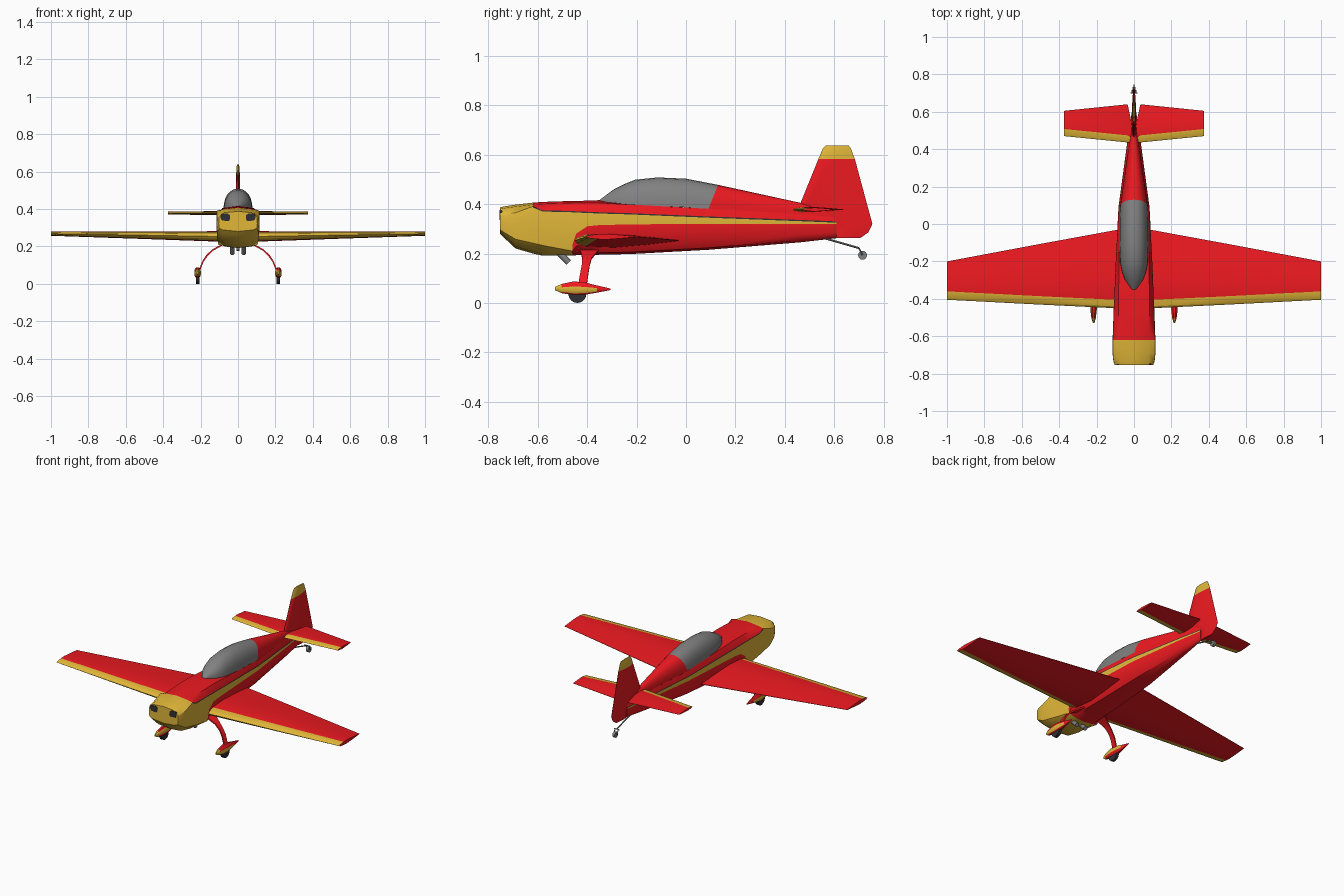
import bpy, bmesh, math
from mathutils import Vector

if "Cube" in bpy.data.objects:
    bpy.data.objects.remove(bpy.data.objects["Cube"])


def mat(name, rgb):
    m = bpy.data.materials.new(name)
    m.diffuse_color = (*rgb, 1)
    m.use_nodes = True
    m.node_tree.nodes["Principled BSDF"].inputs["Base Color"].default_value = m.diffuse_color
    return m


RED, YEL = mat("red", (0.85, 0.01, 0.015)), mat("yellow", (0.75, 0.47, 0.04))
BLK, GLASS = mat("black", (0.03, 0.03, 0.035)), mat("grey", (0.22, 0.22, 0.22))
MATS = [RED, YEL, BLK, GLASS]
R, Y, K, G = range(4)


def finish(ob, mirror=False, angle=35):
    bpy.ops.object.select_all(action='DESELECT')
    ob.select_set(True)
    bpy.context.view_layer.objects.active = ob
    bpy.ops.object.shade_smooth_by_angle(angle=math.radians(angle))
    if mirror:
        ob.modifiers.new("mirror", 'MIRROR')
    return ob


def loft(name, rings, paint, mirror=False, angle=35):
    """Skin closed rings; paint(i, j) gives the material of segment j after ring i."""
    bm = bmesh.new()
    vs = [[bm.verts.new(p) for p in r] for r in rings]
    n = len(rings[0])
    for i in range(len(vs) - 1):
        for j in range(n):
            k = (j + 1) % n
            f = bm.faces.new((vs[i][j], vs[i][k], vs[i + 1][k], vs[i + 1][j]))
            f.material_index = paint(i, j)
    for v, i in ((vs[0], 0), (vs[-1], len(vs) - 2)):
        bm.faces.new(v).material_index = paint(i, n // 2)
    bmesh.ops.recalc_face_normals(bm, faces=bm.faces)
    me = bpy.data.meshes.new(name)
    bm.to_mesh(me)
    bm.free()
    for m in MATS:
        me.materials.append(m)
    ob = bpy.data.objects.new(name, me)
    bpy.context.collection.objects.link(ob)
    return finish(ob, mirror, angle)


def rod(name, a, b, r, m, mirror=False, sides=12):
    a, b = Vector(a), Vector(b)
    bpy.ops.mesh.primitive_cylinder_add(vertices=sides, radius=r, depth=(b - a).length,
                                        location=(a + b) / 2,
                                        rotation=(b - a).to_track_quat('Z', 'Y').to_euler())
    bpy.ops.object.transform_apply(location=True, rotation=True, scale=True)
    ob = bpy.context.object
    ob.name = name
    ob.data.materials.append(m)
    return finish(ob, mirror)


def foil(le, te, half, nose):
    """Symmetric aerofoil outline as (y, height) pairs."""
    c = te - le
    nose = min(nose, 0.3 * c)
    up = [(nose * 0.2, 0.45), (nose, 0.85), (c * 0.38, 1), (c * 0.68, 0.62), (c, 0.06)]
    return [(le, 0)] + [(le + y, h * half) for y, h in up] + \
           [(le + y, -h * half) for y, h in reversed(up)]


def foil_paint(i, j):
    return Y if min(j, 10 - j) < 2 else R


# Fuselage: y, bottom z, bottom half width, half width, stripe low, stripe high, sill half width, sill z, top z
stations = [
    (-.753, .280, .080, .103, .320, .350, .075, .380, .387),
    (-.735, .262, .082, .110, .315, .355, .078, .384, .391),
    (-.69, .220, .080, .115, .310, .360, .078, .390, .398),
    (-.62, .200, .072, .115, .300, .386, .080, .398, .406),
    (-.58, .191, .070, .113, .290, .370, .082, .401, .409),
    (-.46, .192, .070, .109, .235, .367, .084, .405, .413),
    (-.445, .193, .070, .108, .280, .366, .084, .405, .413),
    (-.40, .194, .070, .106, .310, .364, .083, .405, .414),
    (-.35, .195, .069, .104, .315, .362, .082, .405, .416),
    (-.22, .198, .066, .099, .318, .358, .080, .398, .400),
    (.09, .215, .054, .083, .320, .345, .075, .381, .381),
    (.46, .245, .020, .033, .320, .331, .022, .360, .360),
    (.61, .262, .007, .010, .319, .325, .007, .345, .345),
]
rings = []
for y, zb, wb, w, lo, hi, ws, zs, zt in stations:
    half = [(0, zb), (wb, zb + .008), (w * .97, zb + .42 * (lo - zb)), (w, lo), (w * .995, hi),
            (w * .985, hi + .005), (ws, zs), (0, zt)]
    ring = half + [(-x, z) for x, z in half[-2:0:-1]]
    rings.append([(x, y, z) for x, z in ring])


def body_paint(i, j):
    k, y = min(j, 13 - j), stations[i][0]
    if y < -.63 or k == 3:
        return Y
    if k == 4:
        return K
    return Y if k < 3 and y < -.47 else R


loft("fuselage", rings, body_paint, angle=40)


# Canopy and the deck behind it: domes given by y, half width, base z, top z, rake of the base
def dome(y, w, zb, zt, rake=0):
    pts = []
    for s in range(13):
        a = math.pi * s / 12
        c, h = math.cos(a), math.sin(a) ** .9
        pts.append((w * math.copysign(abs(c) ** .9, c), y - rake * (1 - h), zb + (zt - zb) * h))
    return pts


back = (.13, .074, .379, .478, .04)
canopy = [(-.35, .012, .41, .417), (-.295, .050, .405, .458), (-.25, .066, .40, .481),
          (-.205, .074, .397, .499), (-.115, .078, .392, .508), (0, .077, .387, .503), back]
loft("canopy", [dome(*s) for s in canopy], lambda i, j: G)
loft("rear_deck", [dome(*s) for s in (back, (.46, .022, .358, .406), (.61, .007, .343, .372))],
     lambda i, j: R)

# Air intakes on the nose
intake = [(.042, .345), (.05, .335), (.085, .338), (.093, .35), (.092, .368), (.082, .376),
          (.055, .376), (.043, .366)]
loft("air_intake", [[(x, y, z) for x, z in intake] for y in (-.755, -.73)], lambda i, j: K, True)

# Main wing
wing = [(.04, -.453, -.022, .252, .029), (.52, -.43, -.11, .26, .020), (1, -.405, -.2, .268, .0115)]
loft("wing", [[(x, y, z + h) for y, h in foil(le, te, t, .045)] for x, le, te, z, t in wing],
     foil_paint, True)

# Tailplane with rudder cut-out
tail = [(.004, .432, .50, .008), (.034, .436, .64, .011), (.375, .47, .605, .008)]
loft("tailplane", [[(x, y, .378 + h) for y, h in foil(le, te, t, .038)] for x, le, te, t in tail],
     foil_paint, True)

# Fin and rudder, yellow at the tip
fin = [(.262, .60, .705, .007), (.285, .60, .738, .008), (.32, .60, .755, .009),
       (.40, .462, .733, .013), (.582, .536, .684, .010), (.625, .554, .668, .008),
       (.638, .566, .658, .004)]
loft("fin_and_rudder", [[(h, y, z) for y, h in foil(le, te, t, .03)] for z, le, te, t in fin],
     lambda i, j: Y if i >= 4 else R)

# Bowed main gear legs: x, z, front y, back y
legs = [(.07, .215, -.43, -.352), (.10, .20, -.425, -.365), (.135, .18, -.42, -.382),
        (.165, .152, -.422, -.39), (.187, .12, -.428, -.395), (.205, .075, -.436, -.402)]
loft("landing_gear_leg", [[(x - .003, a, z - .003), (x + .003, a, z + .003),
                           (x + .003, b, z + .003), (x - .003, b, z - .003)]
                          for x, z, a, b in legs], lambda i, j: R, True, 30)

# Wheel fairings: y, half width, half height, centre z
pants = [(-.53, .004, .007, .058), (-.505, .012, .019, .058), (-.455, .018, .029, .059),
         (-.41, .018, .026, .058), (-.36, .011, .015, .056), (-.305, .002, .003, .055)]
shape = [(math.cos(a), math.sin(a)) for a in [math.pi * (s + .5) / 6 for s in range(12)]]
loft("wheel_fairing", [[(.216 + w * math.copysign(abs(c) ** .7, c), y, z + h * s) for c, s in shape]
                       for y, w, h, z in pants],
     lambda i, j: Y if i < 1 or (i < 4 and j in (5, 11, 4, 10)) else R, True)
rod("main_wheel", (.207, -.44, .036), (.225, -.44, .036), .036, BLK, True, 24)

# Exhaust pipes
rod("exhaust_pipe", (.031, -.515, .205), (.031, -.475, .163), .013, GLASS, True)

# Tail wheel on its spring
rod("tail_wheel_spring", (0, .56, .262), (0, .70, .222), .004, GLASS, sides=8)
rod("tail_wheel_fork", (.011, .70, .222), (.011, .715, .193), .003, GLASS, True, 6)
rod("tail_wheel_crossbar", (-.018, .70, .222), (.018, .70, .222), .003, GLASS, sides=6)
rod("tail_wheel", (-.008, .715, .193), (.008, .715, .193), .018, GLASS, sides=16)
